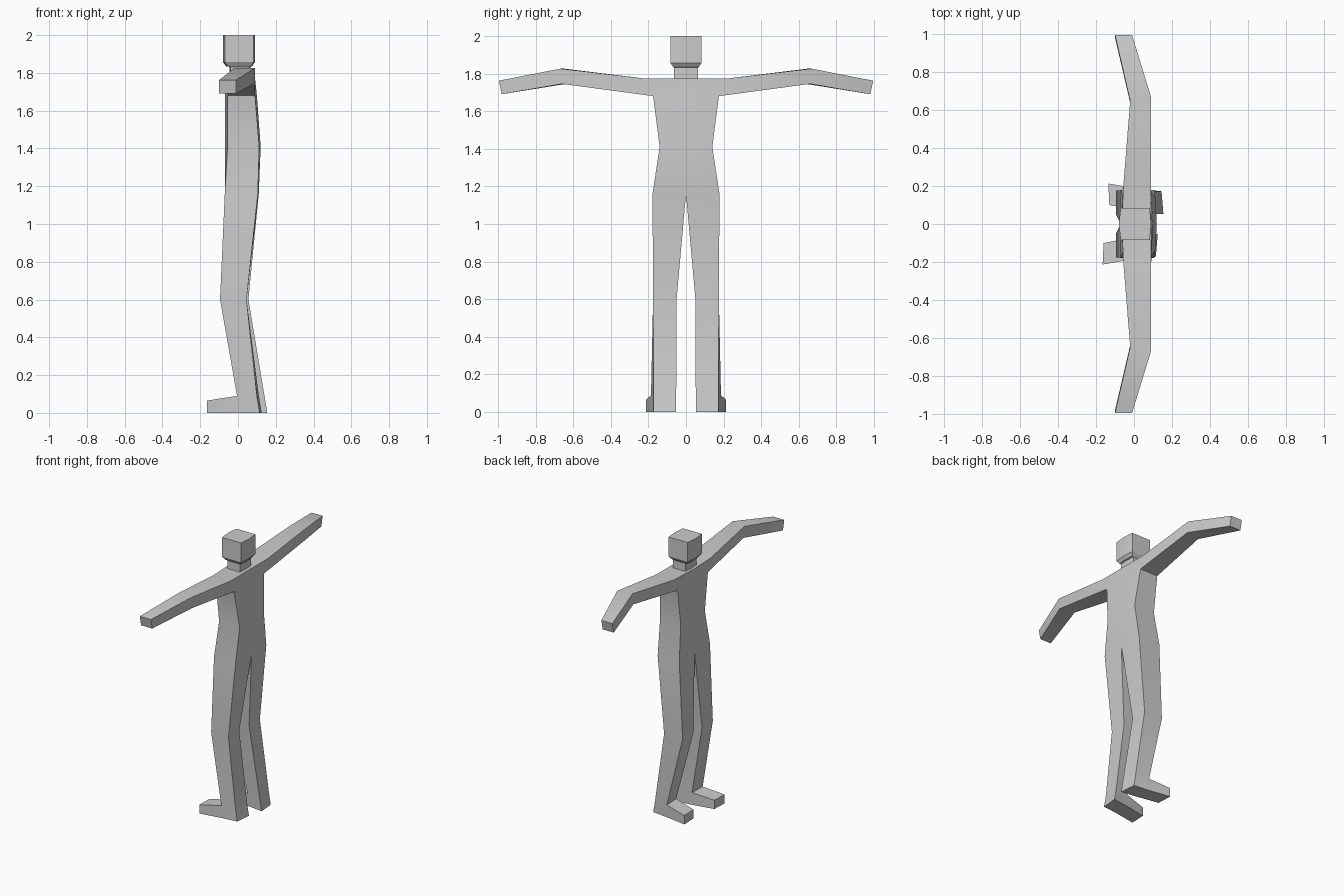
import bpy, bmesh
from math import radians

if "Cube" in bpy.data.objects:
    bpy.data.objects.remove(bpy.data.objects["Cube"])


def loft(bm, rings, skip=(), caps=(False, False)):
    """Bridge rings of points; skip holds (segment, side) faces left open."""
    vs = [[bm.verts.new(p) for p in r] for r in rings]
    n = len(vs[0])
    for i in range(len(vs) - 1):
        for j in range(n):
            if (i, j) not in skip:
                k = (j + 1) % n
                bm.faces.new((vs[i][j], vs[i][k], vs[i + 1][k], vs[i + 1][j]))
    for ring, cap in ((vs[0], caps[0]), (vs[-1], caps[1])):
        if cap:
            bm.faces.new(ring)


def finish(bm, name):
    bmesh.ops.remove_doubles(bm, verts=bm.verts, dist=0.0005)
    bmesh.ops.recalc_face_normals(bm, faces=bm.faces)
    me = bpy.data.meshes.new(name)
    bm.to_mesh(me)
    bm.free()
    ob = bpy.data.objects.new(name, me)
    bpy.context.collection.objects.link(ob)
    bpy.ops.object.select_all(action='DESELECT')
    ob.select_set(True)
    bpy.context.view_layer.objects.active = ob
    bpy.ops.object.shade_smooth_by_angle(angle=radians(22))


def hexa(w, f, fc, b, bc, z):
    """Six-sided section with a slight bulge at front and back centre."""
    return [(f, -w, z), (fc, 0, z), (f, w, z), (b, w, z), (bc, 0, z), (b, -w, z)]


# Torso, open where arms and legs attach
bm = bmesh.new()
torso = [
    hexa(0.178, -0.07, -0.07, 0.105, 0.11, 1.16),
    hexa(0.14, -0.055, -0.07, 0.112, 0.12, 1.41),
    hexa(0.175, -0.055, -0.07, 0.09, 0.1, 1.68),
    hexa(0.215, -0.055, -0.065, 0.09, 0.09, 1.773),
]
loft(bm, torso, skip={(2, 2), (2, 5)}, caps=(False, True))

for s in (-1, 1):
    # Arm: shoulder, elbow, hand
    arm = [
        [(-0.055, 0.175, 1.68), (0.09, 0.175, 1.68), (0.09, 0.215, 1.773), (-0.055, 0.215, 1.773)],
        [(-0.02, 0.638, 1.745), (0.09, 0.66, 1.745), (0.09, 0.668, 1.826), (-0.02, 0.648, 1.826)],
        [(-0.1, 0.98, 1.69), (-0.01, 0.98, 1.69), (-0.01, 0.995, 1.762), (-0.1, 0.995, 1.762)],
    ]
    loft(bm, [[(x, s * y, z) for x, y, z in r] for r in arm], caps=(False, True))

    # Leg: hip, knee, ankle, sole; the feet are offset slightly front to back
    d = 0.015 * s
    hip = [(-0.07, 0.178, 1.16), (-0.07, 0, 1.16), (0.11, 0, 1.16), (0.105, 0.178, 1.16)]
    knee = [(-0.095, 0.175, 0.6), (-0.095, 0.05, 0.6), (0.05 + d / 3, 0.05, 0.6), (0.05 + d / 3, 0.175, 0.6)]

    def foot_section(z, back):
        return [(0.01 + d, 0.186, z), (0.015 + d, 0.07, z), (back + d, 0.052, z), (back - 0.01 + d, 0.172, z)]

    ankle, sole = foot_section(0.09, 0.125), foot_section(0, 0.14)
    leg = [[(x, s * y, z) for x, y, z in r] for r in (hip, knee, ankle, sole)]
    loft(bm, leg, skip={(2, 0)}, caps=(False, True))

    # Foot, turned outwards
    toe = [(-0.15 + d, 0.213, 0.065), (-0.145 + d, 0.1, 0.065), (-0.145 + d, 0.1, 0), (-0.15 + d, 0.213, 0)]
    foot = [[ankle[0], ankle[1], sole[1], sole[0]], toe]
    loft(bm, [[(x, s * y, z) for x, y, z in r] for r in foot], caps=(False, True))
finish(bm, "body")

# Head and neck
bm = bmesh.new()
loft(bm, [
    hexa(0.065, -0.04, -0.045, 0.06, 0.065, 1.765),
    hexa(0.065, -0.04, -0.045, 0.06, 0.065, 1.832),
    hexa(0.068, -0.055, -0.063, 0.068, 0.075, 1.835),
    hexa(0.083, -0.07, -0.08, 0.083, 0.09, 1.857),
    hexa(0.083, -0.07, -0.08, 0.083, 0.09, 2.0),
], caps=(False, True))
finish(bm, "head")
